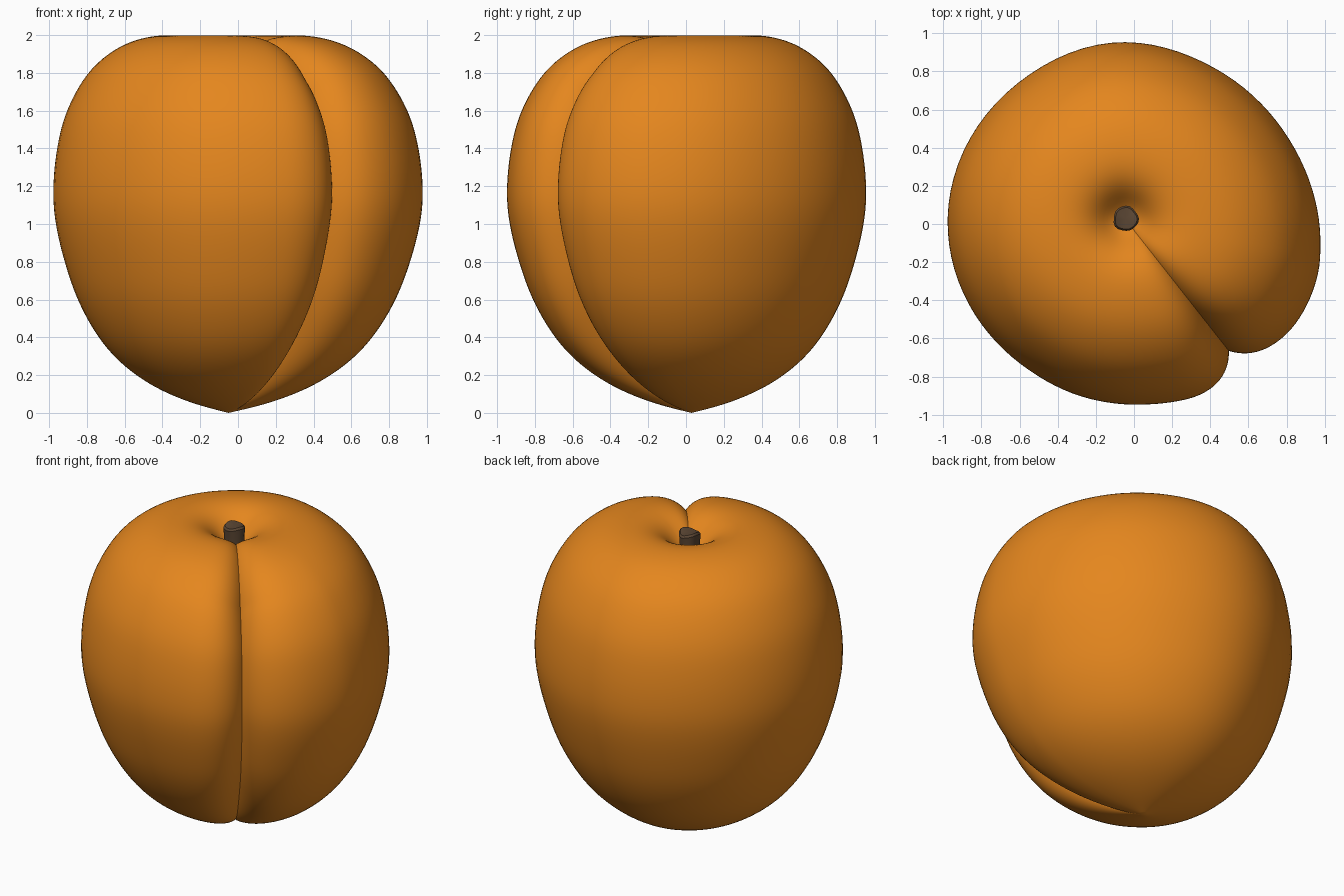
import bpy, bmesh, math

if "Cube" in bpy.data.objects:
    bpy.data.objects.remove(bpy.data.objects["Cube"])

AX, AY = -0.05, 0.03            # axis of the fruit
GROOVE = math.radians(-51.8)    # direction of the seam


def material(name, col):
    m = bpy.data.materials.new(name)
    m.diffuse_color = (*col, 1)
    m.use_nodes = True
    m.node_tree.nodes["Principled BSDF"].inputs["Base Color"].default_value = m.diffuse_color
    return m


def curve(pts, x):
    """Smooth interpolation through (x, value) pairs sorted by x."""
    n = len(pts)

    def slope(i):
        a, b = pts[max(i - 1, 0)], pts[min(i + 1, n - 1)]
        return (b[1] - a[1]) / (b[0] - a[0])
    i = 0
    while i < n - 2 and x > pts[i + 1][0]:
        i += 1
    (x0, y0), (x1, y1) = pts[i], pts[i + 1]
    h = x1 - x0
    t = (x - x0) / h
    return ((2*t**3 - 3*t**2 + 1) * y0 + (t**3 - 2*t**2 + t) * h * slope(i)
            + (3*t**2 - 2*t**3) * y1 + (t**3 - t**2) * h * slope(i + 1))


def loft(name, rings, bottom, top, mat, angle):
    """Skin closed rings and close both ends with a point."""
    bm = bmesh.new()
    vr = [[bm.verts.new(p) for p in r] for r in rings]
    n = len(vr[0])
    for a, b in zip(vr, vr[1:]):
        for j in range(n):
            k = (j + 1) % n
            bm.faces.new((a[j], a[k], b[k], b[j]))
    lo, hi = bm.verts.new(bottom), bm.verts.new(top)
    for j in range(n):
        k = (j + 1) % n
        bm.faces.new((lo, vr[0][k], vr[0][j]))
        bm.faces.new((hi, vr[-1][j], vr[-1][k]))
    bmesh.ops.recalc_face_normals(bm, faces=bm.faces)
    me = bpy.data.meshes.new(name)
    bm.to_mesh(me)
    bm.free()
    ob = bpy.data.objects.new(name, me)
    bpy.context.collection.objects.link(ob)
    me.materials.append(mat)
    bpy.ops.object.select_all(action='DESELECT')
    bpy.context.view_layer.objects.active = ob
    ob.select_set(True)
    bpy.ops.object.shade_smooth_by_angle(angle=math.radians(angle))
    return ob


# Vertical profile: relative radius, height
profile = [(0, 0), (.2, .05), (.41, .132), (.59, .245), (.73, .385),
           (.86, .60), (.946, .84), (.99, 1.03), (1, 1.16), (.984, 1.36),
           (.93, 1.58), (.81, 1.79), (.69, 1.898), (.56, 1.966), (.42, 1.997),
           (.32, 2.002), (.23, 1.985), (.16, 1.945), (.1, 1.88), (.06, 1.835),
           (0, 1.82)]
# Resample by chord length, then relax it
length = [0]
for (a, b), (c, d) in zip(profile, profile[1:]):
    length.append(length[-1] + math.hypot(c - a, d - b))
N = 110
samples = []
for i in range(N + 1):
    u = length[-1] * i / N
    samples.append((curve([(l, p[0]) for l, p in zip(length, profile)], u),
                    curve([(l, p[1]) for l, p in zip(length, profile)], u)))
for _ in range(8):
    samples = [samples[0]] + [
        tuple(.25 * a + .5 * b + .25 * c for a, b, c in zip(*samples[i - 1:i + 2]))
        for i in range(1, N)] + [samples[-1]]

# Plan radius by angle from the seam, before the seam is pressed in
plan = [(-215, .93), (-180, .905), (-126, .93), (-74, .94), (-53, .962),
        (-33, .987), (-24, 1.008), (-15, 1.04), (-8, 1.06), (0, 1.072),
        (12, 1.073), (22, 1.072), (36, 1.06), (45, 1.038), (79, .957),
        (112, .92), (145, .925), (180, .905), (234, .93)]

SEG = 128
angles = []
for j in range(SEG):
    t = 2 * j / SEG - 1
    angles.append(math.copysign(180 * abs(t) ** 1.8, t))

# Fruit body with pressed-in seam
rings = []
for i in range(1, N):
    s, z = samples[i]
    ds = samples[i + 1][0] - samples[i - 1][0]
    dz = samples[i + 1][1] - samples[i - 1][1]
    l = math.hypot(ds, dz)
    nr, nz = dz / l, -ds / l
    if nz > 0 and nr < 0:           # inside the stem hollow press straight down
        nr, nz = 0, 1
    w = min(1, s / .75)
    w = w * w * (3 - 2 * w) if z < 1 else w ** 1.3
    ring = []
    for d in angles:
        g = -0.185 * math.exp(-abs(d) / 8.5) * w
        r = max(.004, s * curve(plan, d) + g * nr)
        a = GROOVE + math.radians(d)
        ring.append((AX + r * math.cos(a), AY + r * math.sin(a), z + g * nz))
    rings.append(ring)
orange = material("apricot orange", (.78, .24, .013))
loft("fruit_body", rings, (AX, AY, 0), (AX, AY, 1.82), orange, 40)

# Short woody stem with an uneven cut top
brown = material("stem brown", (.105, .062, .034))
stem = []
for z, r in [(1.76, .062), (1.84, .060), (1.91, .063), (1.955, .066), (1.968, .057)]:
    ring = []
    for j in range(20):
        a = 2 * math.pi * j / 20
        k = r * (1 + .04 * math.cos(3 * a + 1) + .03 * math.cos(5 * a))
        tilt = .008 * math.cos(2 * a + .6) if z > 1.92 else 0
        ring.append((-.043 + k * math.cos(a), .028 + k * math.sin(a), z + tilt))
    stem.append(ring)
loft("stem", stem, (-.043, .028, 1.76), (-.043, .028, 1.965), brown, 35)
